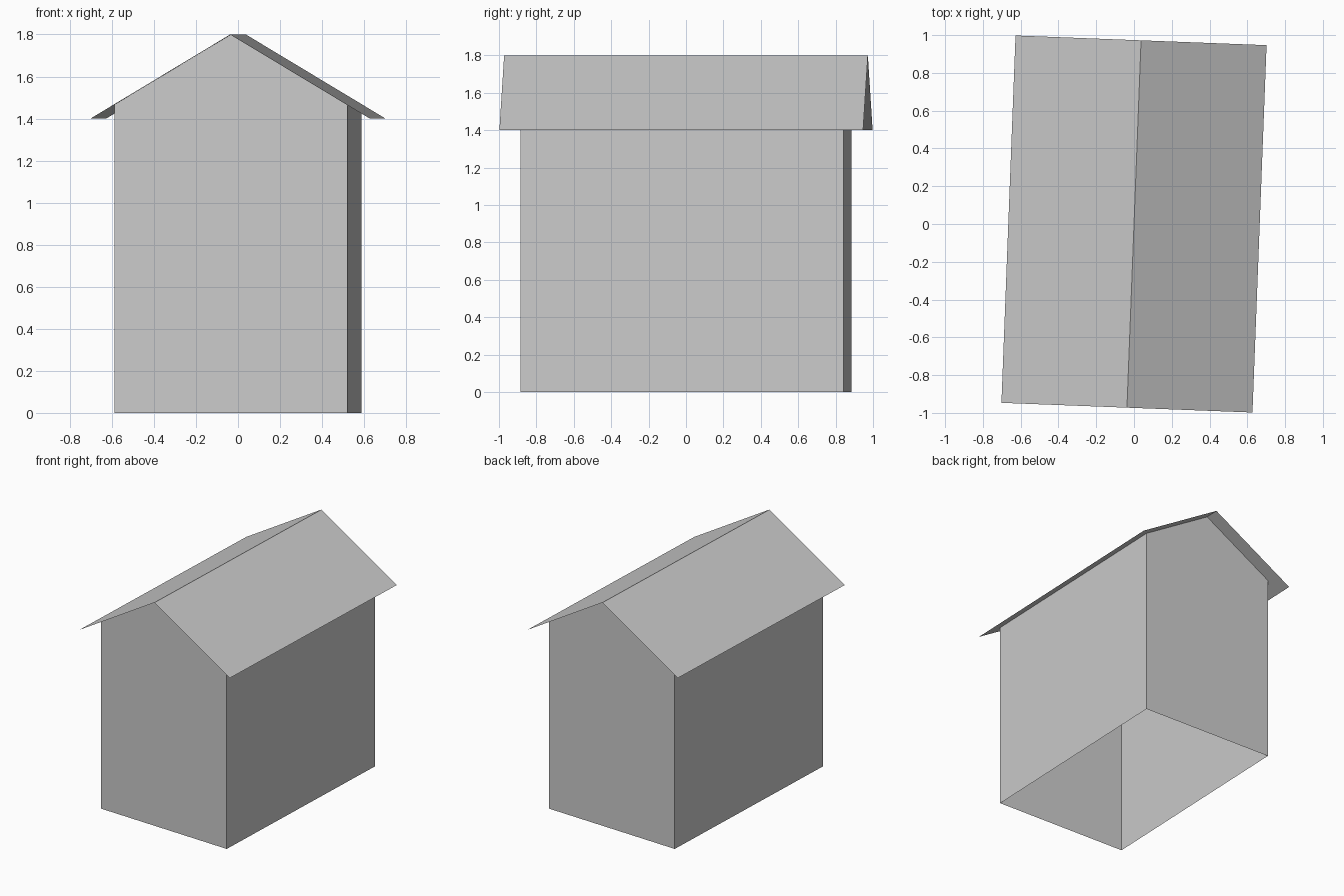
import bpy
from math import radians

cube = bpy.data.objects.get("Cube")
if cube:
    bpy.data.objects.remove(cube, do_unlink=True)

# One plain grey for the whole building
grey = bpy.data.materials.new("light grey")
grey.use_nodes = True
COLOUR = (0.6, 0.6, 0.6, 1)
grey.diffuse_color = COLOUR
grey.node_tree.nodes["Principled BSDF"].inputs["Base Color"].default_value = COLOUR

TURN = radians(-2.2)                      # the building stands slightly askew
RIDGE, EAVE = 1.8, 1.4
ROOF_X, ROOF_Y = 0.665, 0.973             # half width and half length
WALL_X, WALL_Y = 0.555, 0.863
WALL_TOP = RIDGE - (RIDGE - EAVE) * WALL_X / ROOF_X


def sheet_object(name, profile, half_length, closed=False, strips=()):
    """Sweep an x-z profile along y as thin sheets, with optional end faces."""
    n = len(profile)
    verts = [(x, y, z) for y in (-half_length, half_length) for x, z in profile]
    faces = [(a, b, b + n, a + n) for a, b in strips]
    if closed:
        faces += [tuple(range(n)), tuple(reversed(range(n, 2 * n)))]
    mesh = bpy.data.meshes.new(name)
    mesh.from_pydata(verts, [], faces)
    mesh.materials.append(grey)
    obj = bpy.data.objects.new(name, mesh)
    obj.rotation_euler.z = TURN
    bpy.context.collection.objects.link(obj)
    return obj


# Walls with pointed gables, open at the bottom
gable = [(-WALL_X, 0), (WALL_X, 0), (WALL_X, WALL_TOP), (0, RIDGE), (-WALL_X, WALL_TOP)]
sheet_object("walls", gable, WALL_Y, closed=True, strips=[(1, 2), (4, 0)])

# Flat ceiling at the top of the side walls
sheet_object("ceiling", [(-WALL_X, WALL_TOP), (WALL_X, WALL_TOP)], WALL_Y, strips=[(0, 1)])

# Thin overhanging roof
slopes = [(ROOF_X, EAVE), (0, RIDGE), (-ROOF_X, EAVE)]
sheet_object("roof", slopes, ROOF_Y, strips=[(1, 0), (2, 1)])
